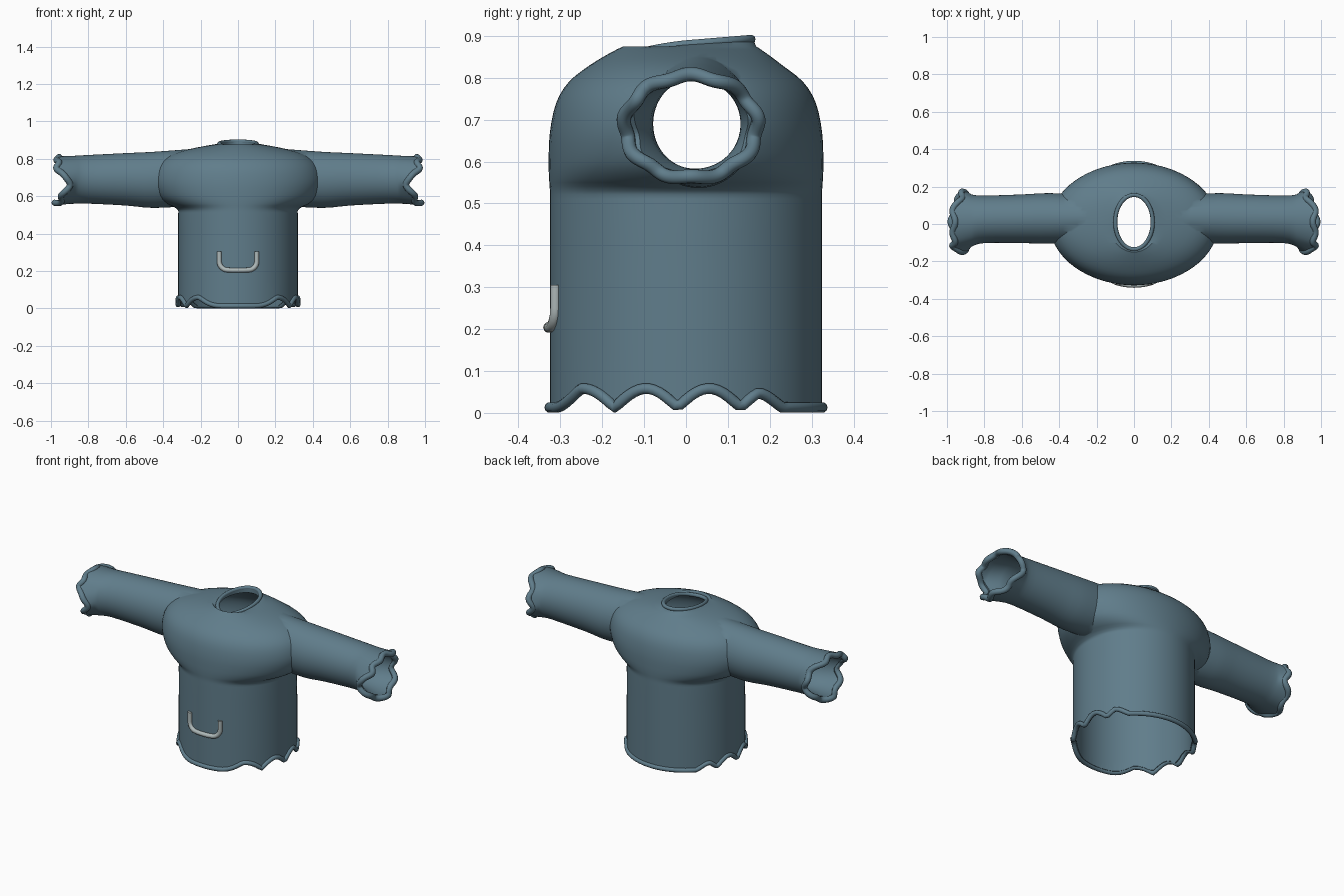
import bpy, bmesh, math
from math import sin, cos, pi, exp
from mathutils import Vector

if "Cube" in bpy.data.objects:
    bpy.data.objects.remove(bpy.data.objects["Cube"])

N = 72
ANG = [2 * pi * i / N for i in range(N)]


def material(name, rgb):
    m = bpy.data.materials.new(name)
    m.diffuse_color = (*rgb, 1)
    m.use_nodes = True
    m.node_tree.nodes["Principled BSDF"].inputs["Base Color"].default_value = m.diffuse_color
    return m


KNIT = material("blue_grey_knit", (0.117, 0.205, 0.258))
TRIM = material("light_trim", (0.42, 0.48, 0.48))


def resample(rows, k=3):
    # smooth interpolation between cross-sections
    out = []
    for i in range(len(rows) - 1):
        p = [rows[max(0, min(len(rows) - 1, j))] for j in (i - 1, i, i + 1, i + 2)]
        for s in range(k):
            t = s / k
            out.append([0.5 * (2 * b + (c - a) * t + (2 * a - 5 * b + 4 * c - d) * t * t
                               + (3 * b - a - 3 * c + d) * t ** 3) for a, b, c, d in zip(*p)])
    return out + [list(rows[-1])]


def loft(name, rings):
    # closed solid through rings of points
    bm = bmesh.new()
    vs = [[bm.verts.new(p) for p in r] for r in rings]
    for a, b in zip(vs, vs[1:]):
        for i in range(N):
            bm.faces.new((a[i], a[(i + 1) % N], b[(i + 1) % N], b[i]))
    for r in (vs[0], vs[-1]):
        c = bm.verts.new(sum((v.co for v in r), Vector()) / N)
        for i in range(N):
            bm.faces.new((r[i], r[(i + 1) % N], c))
    bmesh.ops.recalc_face_normals(bm, faces=bm.faces)
    me = bpy.data.meshes.new(name)
    bm.to_mesh(me)
    bm.free()
    ob = bpy.data.objects.new(name, me)
    bpy.context.collection.objects.link(ob)
    return ob


def smooth(ob, mat, angle=40):
    ob.data.materials.clear()
    ob.data.materials.append(mat)
    bpy.ops.object.select_all(action='DESELECT')
    ob.select_set(True)
    bpy.context.view_layer.objects.active = ob
    bpy.ops.object.shade_smooth_by_angle(angle=math.radians(angle))


def tube(name, pts, r, mat, cyclic=True):
    cu = bpy.data.curves.new(name, 'CURVE')
    cu.dimensions = '3D'
    cu.bevel_depth = r
    cu.bevel_resolution = 3
    cu.use_fill_caps = True
    sp = cu.splines.new('POLY')
    sp.points.add(len(pts) - 1)
    for p, q in zip(sp.points, pts):
        p.co = (*q, 1)
    sp.use_cyclic_u = cyclic
    tmp = bpy.data.objects.new(name + "_path", cu)
    bpy.context.collection.objects.link(tmp)
    me = bpy.data.meshes.new_from_object(tmp.evaluated_get(bpy.context.evaluated_depsgraph_get()))
    bpy.data.objects.remove(tmp)
    ob = bpy.data.objects.new(name, me)
    bpy.context.collection.objects.link(ob)
    smooth(ob, mat, 60)
    return ob


# edge shapes: scalloped hem at the sides, dipped neckline, wavy cuffs
def hem_z(a):
    y = 0.325 * sin(a)
    side = min(1, max(0, (0.27 - abs(y + 0.04)) / 0.06))
    return 0.013 + 0.045 * side * abs(sin(pi * (y + 0.17) / 0.15))


def neck_z(a):
    return 0.88 + 0.012 * sin(a) - 0.015 * max(0, -sin(a)) ** 2


def cuff_x(a):
    return 0.9 + 0.06 * sin(a) ** 2 + 0.012 * sin(7 * a) + 0.055 * exp(-((a - 2.55) / 0.25) ** 2)


# torso sections: z, half width, half depth, centre y
BODY = [(0.02, .32, .325, 0), (.25, .32, .325, 0), (.48, .32, .325, 0), (.53, .325, .325, 0),
        (.56, .38, .327, 0), (.60, .425, .328, 0), (.67, .45, .325, 0), (.74, .44, .31, 0),
        (.79, .405, .28, 0), (.83, .335, .23, 0), (.86, .22, .185, .005), (.88, .105, .15, .01)]
# sleeve sections: x, centre y, centre z, half depth, half height
ARM = [(.25, .03, .70, .125, .152), (.45, .03, .687, .135, .150), (.6, .028, .69, .13, .14),
       (.8, .025, .69, .127, .13), (.87, .018, .688, .14, .128), (.93, .012, .683, .165, .130)]


def body_ring(r, d=0, zf=None):
    z, rx, ry, cy = r
    return [((rx - d) * cos(a), cy + (ry - d) * sin(a), zf(a) if zf else z) for a in ANG]


def arm_ring(r, s, d=0, xf=None):
    x, cy, cz, ry, rz = r
    return [(s * (xf(a) if xf else x), cy + (ry - d) * cos(a), cz + (rz - d) * sin(a)) for a in ANG]


body = resample(BODY)
outer = [body_ring(r) for r in body]
outer[0] = body_ring(BODY[0], 0, hem_z)
outer[-1] = body_ring(BODY[-1], 0, neck_z)
outer.pop(1)
sweater = loft("sweater_body", outer)

inner = [body_ring((-0.1, .32, .325, 0), .015)]
inner += [body_ring((r[0] - .014 * min(1, max(0, (r[0] - .7) / .1)), *r[1:]), .015) for r in body[1:]]
inner.append(body_ring((1.0, .105, .15, .01), .015))
inner_body = loft("body_hollow", inner)

ops = []
arm = resample(ARM)
for s in (1, -1):
    rings = [arm_ring(r, s) for r in arm if r[0] < .885]
    rings.append(arm_ring(ARM[-1], s, 0, cuff_x))
    ops.append((loft("sleeve_solid", rings), 'UNION'))
ops.append((inner_body, 'DIFFERENCE'))
for s in (1, -1):
    rings = [arm_ring((.15, .03, .69, .125, .145), s, .022)] + [arm_ring(r, s, .022) for r in arm]
    rings.append(arm_ring((1.1, .012, .683, .165, .13), s, .015))
    ops.append((loft("sleeve_hollow", rings), 'DIFFERENCE'))

# join sleeves to torso, then hollow everything out
for ob, op in ops:
    ob.hide_render = True
    m = sweater.modifiers.new(op, 'BOOLEAN')
    m.object, m.operation, m.solver = ob, op, 'EXACT'
me = bpy.data.meshes.new_from_object(sweater.evaluated_get(bpy.context.evaluated_depsgraph_get()))
sweater.modifiers.clear()
sweater.data = me
for ob, _ in ops:
    bpy.data.objects.remove(ob)
smooth(sweater, KNIT, 35)

# rolled trims on hem, neckline and cuffs
fine = [2 * pi * i / 160 for i in range(160)]
tube("hem_trim", [(.322 * cos(a), .325 * sin(a), hem_z(a)) for a in fine], .013, KNIT)
tube("neck_trim", [(.1 * cos(a), .01 + .145 * sin(a), neck_z(a)) for a in ANG], .011, KNIT)
for s, side in ((1, "left"), (-1, "right")):
    pts = []
    for a in fine:
        k = 1 + .03 * sin(9 * a)
        pts.append((s * (cuff_x(a) + .008), .012 + .158 * k * cos(a), .683 + .122 * k * sin(a)))
    tube(side + "_cuff_trim", pts, .017, KNIT)

# U-shaped pocket outline following the front
flat = [(-.1, .305), (-.1, .25)]
flat += [(-.055 + .045 * cos(t), .25 + .045 * sin(t)) for t in [pi + pi / 2 * i / 8 for i in range(1, 9)]]
flat += [(x / 100, .204) for x in (-3, 0, 3)]
flat += [(-x, z) for x, z in reversed(flat[:10])]
tube("pocket_outline", [(x, -.325 * math.sqrt(1 - (x / .32) ** 2) - .003, z) for x, z in flat],
     .013, TRIM, False)
